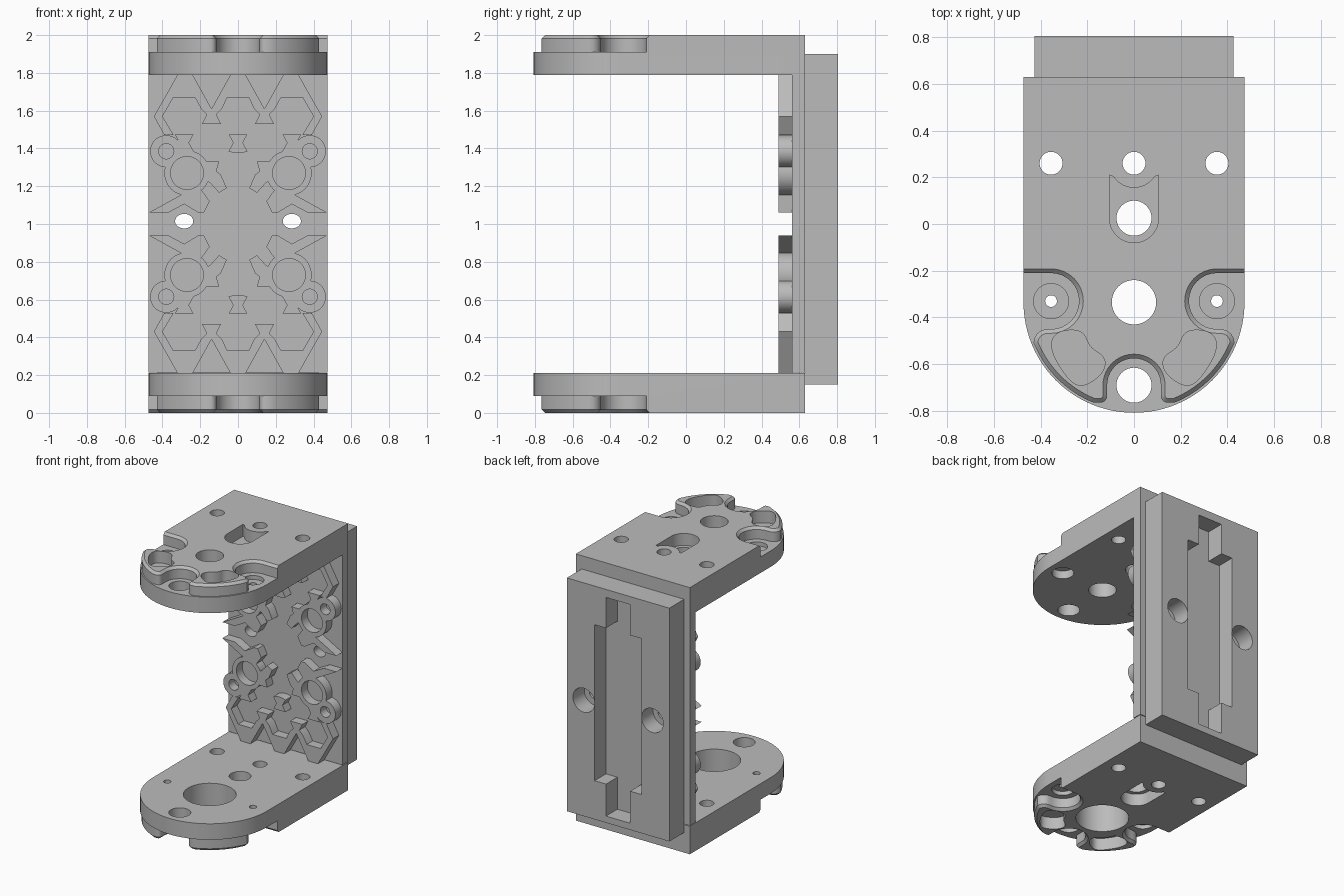
import bpy, bmesh
from math import sin, cos, pi, radians

old = bpy.data.objects.get("Cube")
if old:
    bpy.data.objects.remove(old, do_unlink=True)

grey = bpy.data.materials.new("light grey")
grey.use_nodes = True
grey.diffuse_color = (0.5, 0.5, 0.5, 1)
grey.node_tree.nodes["Principled BSDF"].inputs["Base Color"].default_value = (0.5, 0.5, 0.5, 1)


def prism(name, pts, lo, hi, axis="z", chamfer=None):
    """Extrude a profile along z (x, y points) or along y (x, z points)."""
    bm = bmesh.new()
    place = (lambda p, d: (p[0], p[1], d)) if axis == "z" else (lambda p, d: (p[0], d, p[1]))
    face = bm.faces.new([bm.verts.new(place(p, lo)) for p in pts])
    top = bmesh.ops.extrude_face_region(bm, geom=[face])["geom"]
    shift = (0, 0, hi - lo) if axis == "z" else (0, hi - lo, 0)
    bmesh.ops.translate(bm, verts=[v for v in top if isinstance(v, bmesh.types.BMVert)], vec=shift)
    bmesh.ops.recalc_face_normals(bm, faces=bm.faces)
    if chamfer:
        edges = [e for e in bm.edges if all(v.co.z > hi - 1e-4 and v.co.y < -0.2 for v in e.verts)]
        bmesh.ops.bevel(bm, geom=edges, offset=chamfer, segments=1, affect="EDGES")
    mesh = bpy.data.meshes.new(name)
    bm.to_mesh(mesh)
    bm.free()
    ob = bpy.data.objects.new(name, mesh)
    bpy.context.collection.objects.link(ob)
    mesh.materials.append(grey)
    return ob


def combine(ob, others, operation):
    """Apply booleans, then remove the helpers."""
    for other in others:
        mod = ob.modifiers.new("bool", "BOOLEAN")
        mod.solver, mod.operation, mod.object = "EXACT", operation, other
        other.hide_render = True
    bpy.context.view_layer.update()
    result = bpy.data.meshes.new_from_object(ob.evaluated_get(bpy.context.evaluated_depsgraph_get()))
    ob.modifiers.clear()
    ob.data = result
    for other in others:
        bpy.data.objects.remove(other, do_unlink=True)
    return ob


def arc(cx, cy, r, a, b, n=16):
    return [(cx + r * cos(radians(a + (b - a) * i / n)),
             cy + r * sin(radians(a + (b - a) * i / n))) for i in range(n + 1)]


def circle(cx, cy, r, n=40, squash=1):
    return [(cx + r * cos(2 * pi * i / n), cy + squash * r * sin(2 * pi * i / n)) for i in range(n)]


def rect(x0, x1, y0, y1):
    return [(x0, y0), (x1, y0), (x1, y1), (x0, y1)]


def rounded(pts, steps=3):
    for _ in range(steps):
        pts = [q for a, b in zip(pts, pts[1:] + pts[:1])
               for q in ((a[0] * .75 + b[0] * .25, a[1] * .75 + b[1] * .25),
                         (a[0] * .25 + b[0] * .75, a[1] * .25 + b[1] * .75))]
    return pts


def flip(pts, sx=1, sz=1):
    """Mirror a profile across x = 0 and/or the mid height z = 1."""
    return [(x * sx, y if sz > 0 else 2 - y) for x, y in pts]


def symmetric(pts):
    return pts + [p for p in flip(pts, -1)[::-1] if abs(p[0]) > 1e-5]


# End plates: rounded base, raised pad with pockets, holes
def end_plate(name, centre_r, inner_counterbore):
    outline = [(0.473, 0.63)] + arc(0, -0.335, 0.473, 0, -180, 48) + [(-0.473, 0.63)]
    base = prism(name, outline, 1.79, 1.91)
    half = ([(0, 0.63), (0.473, 0.63), (0.473, -0.21)]
            + arc(0.355, -0.33, 0.12, 90, 270)
            + arc(0.37, -0.51, 0.06, 80, 0, 6)
            + arc(0, -0.335, 0.463, -27, -68, 14)
            + arc(0.145, -0.735, 0.03, -80, -180, 5)
            + arc(0, -0.69, 0.115, 0, 90, 10))
    pad = prism("pad", symmetric(half), 1.91, 2.0, chamfer=0.018)
    # Blind recesses in the pad
    lobe = rounded([(.22, -.45), (.34, -.46), (.36, -.54), (.28, -.67), (.22, -.7),
                    (.13, -.64), (.12, -.57), (.19, -.53)])
    slot = arc(0, 0.025, 0.105, 180, 360) + [(0.105, 0.21)] + arc(0, 0.26, 0.105, -25, -155)[1:-1] + [(-0.105, 0.21)]
    combine(pad, [prism("cut", p, 1.8, 2.1) for p in (lobe, flip(lobe, -1), slot)], "DIFFERENCE")
    combine(base, [pad], "UNION")
    # Through holes and counterbores
    cuts = [prism("cut", circle(x, y, r), 1.7, 2.1) for x, y, r in
            ((0, -0.335, centre_r), (0, -0.69, 0.075), (0, 0.025, 0.075), (0, 0.26, 0.049))]
    for s in (-1, 1):
        cuts.append(prism("cut", circle(s * 0.355, 0.26, 0.049), 1.7, 2.1))
        cuts.append(prism("cut", circle(s * 0.355, -0.33, 0.025), 1.7, 2.1))
        cuts.append(prism("cut", circle(s * 0.355, -0.33, 0.075), 1.88, 2.1))
        if inner_counterbore:
            cuts.append(prism("cut", circle(s * 0.355, -0.33, 0.075), 1.7, 1.85))
    return combine(base, cuts, "DIFFERENCE")


upper = end_plate("upper_plate", 0.095, True)
lower = end_plate("lower_plate", 0.18, False)
for v in lower.data.vertices:
    v.co.z = 2 - v.co.z
lower.data.flip_normals()


# Back wall with two screw holes
def screw_holes():
    return [prism("cut", circle(s * 0.285, 1.015, 0.048, squash=0.8), 0.3, 1.0, "y") for s in (-1, 1)]


wall = prism("back_wall", rect(-0.473, 0.473, 0.215, 1.79), 0.56, 0.63, "y")
combine(wall, screw_holes(), "DIFFERENCE")

# Mounting block with stepped slot and counterbores
block = prism("mounting_block", rect(-0.425, 0.425, 0.15, 1.9), 0.63, 0.805, "y")
slot_half = [(0, 1.84), (0.1, 1.84), (0.1, 1.61), (0.195, 1.61), (0.195, 0.44), (0.1, 0.44), (0.1, 0.2), (0, 0.2)]
cuts = [prism("cut", symmetric(slot_half), 0.67, 0.9, "y")]
cuts += [prism("cut", circle(s * 0.285, 1.02, 0.09), 0.67, 0.9, "y") for s in (-1, 1)]
combine(block, cuts + screw_holes(), "DIFFERENCE")

# Relief on the wall: zigzag rims, bow ties, bosses and ribs
zigzag = [(0, 1.79), (.04, 1.79), (.14, 1.61), (.24, 1.79), (.32, 1.79), (.445, 1.57), (.39, 1.47),
          (.34, 1.47), (.4, 1.57), (.342, 1.67), (.228, 1.67), (.195, 1.61), (.165, 1.58), (.19, 1.53),
          (.09, 1.53), (.115, 1.58), (.085, 1.61), (.057, 1.67), (0, 1.67)]
bow_tie = [(-.05, .045), (.05, .045), (.025, 0), (.05, -.045), (.02, -.055), (-.02, -.055), (-.05, -.045), (-.025, 0)]
spoke = [(.2, 1.33), (.1, 1.33), (.115, 1.28), (.09, 1.26), (.06, 1.19), (.1, 1.165), (.15, 1.22), (.2, 1.24)]
rib = [(.473, 1.06), (.3, 1.155), (.2, 1.19), (.15, 1.12), (.18, 1.06), (.21, 1.06), (.285, 1.105), (.37, 1.06)]


def moved(pts, x, z):
    return [(px + x, pz + z) for px, pz in pts]


def raised(pts, sx, sz):
    return prism("raised", flip(pts, sx, sz), 0.49, 0.565, "y")


pieces, holes = [], []
for sz in (1, -1):
    pieces.append(raised(symmetric(zigzag), 1, sz))
    pieces.append(raised(moved(bow_tie, 0, 1.43), 1, sz))
    for sx in (1, -1):
        for pts in (moved(bow_tie, 0.285, 1.43), spoke, rib,
                    circle(0.38, 1.385, 0.085), circle(0.27, 1.27, 0.12)):
            pieces.append(raised(pts, sx, sz))
        for pts in (circle(0.38, 1.385, 0.04), circle(0.27, 1.27, 0.087)):
            holes.append(prism("cut", flip(pts, sx, sz), 0.4, 0.6, "y"))
relief = pieces.pop(0)
relief.name = "wall_relief"
combine(relief, pieces, "UNION")
combine(relief, holes, "DIFFERENCE")

# Smooth the round walls, keep the edges sharp
bpy.ops.object.select_all(action="DESELECT")
for ob in (upper, lower, wall, block, relief):
    ob.select_set(True)
    bpy.context.view_layer.objects.active = ob
bpy.ops.object.shade_smooth_by_angle(angle=radians(30))
